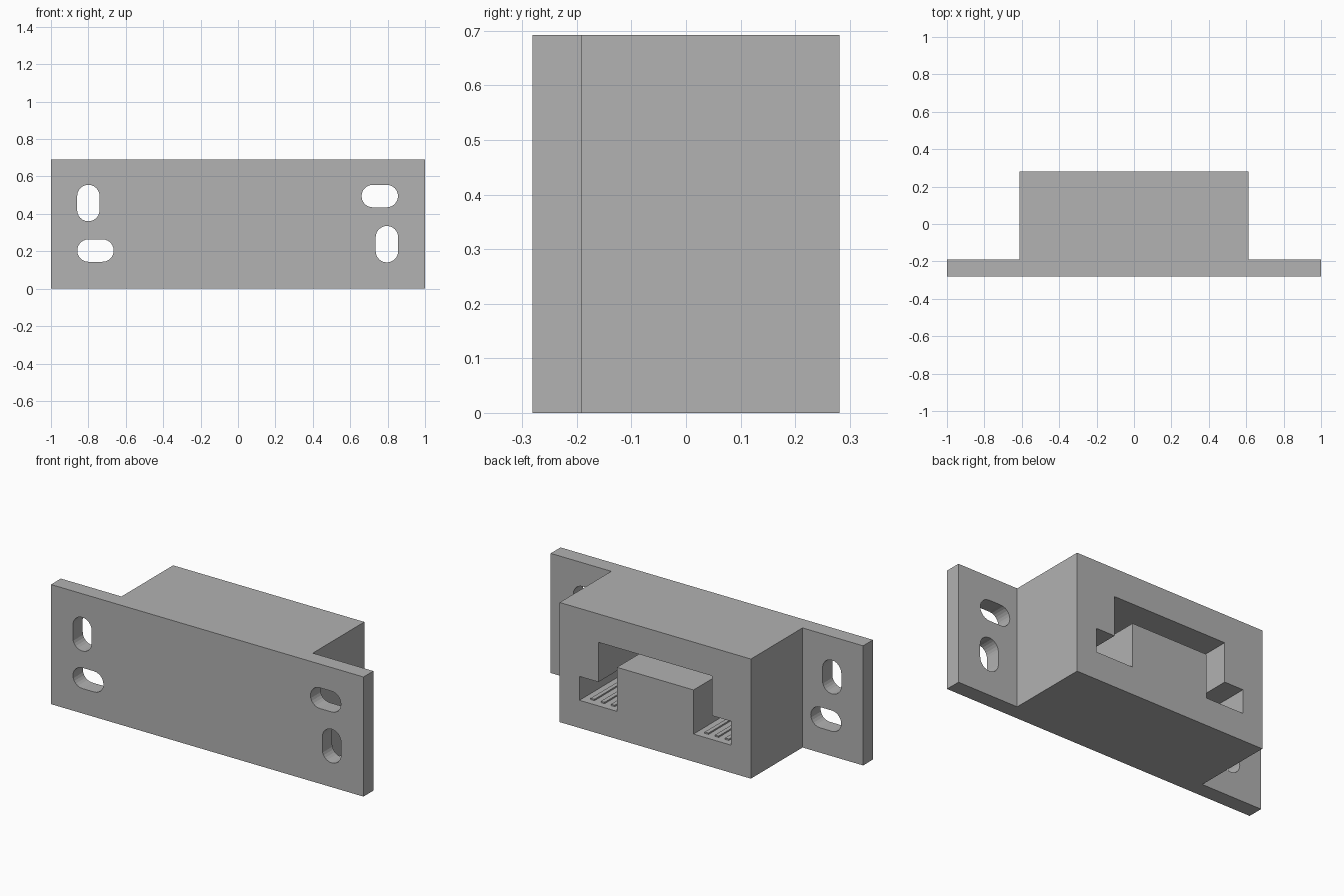
import bpy
import bmesh
import math

cube = bpy.data.objects.get("Cube")
if cube:
    bpy.data.objects.remove(cube, do_unlink=True)

HEIGHT = 0.692
FRONT, FLANGE_BACK, BACK = -0.281, -0.191, 0.281

grey = bpy.data.materials.new("plain grey")
grey.use_nodes = True
colour = (0.445, 0.445, 0.445, 1)
grey.diffuse_color = colour
grey.node_tree.nodes["Principled BSDF"].inputs["Base Color"].default_value = colour


def prism(name, points, offset):
    """Extrude a flat 3D outline along an offset."""
    bm = bmesh.new()
    face = bm.faces.new([bm.verts.new(p) for p in points])
    result = bmesh.ops.extrude_face_region(bm, geom=[face], use_keep_orig=True)
    moved = [v for v in result["geom"] if isinstance(v, bmesh.types.BMVert)]
    bmesh.ops.translate(bm, verts=moved, vec=offset)
    bmesh.ops.recalc_face_normals(bm, faces=bm.faces)
    mesh = bpy.data.meshes.new(name)
    bm.to_mesh(mesh)
    bm.free()
    mesh.materials.append(grey)
    obj = bpy.data.objects.new(name, mesh)
    bpy.context.collection.objects.link(obj)
    return obj


def along_y(name, outline, y0, y1):
    return prism(name, [(x, y0, z) for x, z in outline], (0, y1 - y0, 0))


def cut(body, cutter):
    """Subtract the cutter for good and discard it."""
    cutter.hide_render = True
    mod = body.modifiers.new(cutter.name, 'BOOLEAN')
    mod.operation = 'DIFFERENCE'
    mod.solver = 'EXACT'
    mod.object = cutter
    bpy.context.view_layer.objects.active = body
    bpy.ops.object.modifier_apply(modifier=mod.name)
    bpy.data.objects.remove(cutter, do_unlink=True)


def stadium(x, z, upright, radius=0.06, reach=0.0375, steps=12):
    """Slot outline with rounded ends."""
    points = []
    for side in (1, -1):
        for i in range(steps + 1):
            a = math.pi * (i / steps - 0.5)
            u = side * (reach + radius * math.cos(a))
            v = side * radius * math.sin(a)
            points.append((x - v, z + u) if upright else (x + u, z + v))
    return points


# Housing: flange plate and block as one T-shaped extrusion
half = [(1, FRONT), (1, FLANGE_BACK), (0.612, FLANGE_BACK), (0.612, BACK)]
outline = half + [(-x, y) for x, y in reversed(half)]
housing = prism("housing", [(x, y, 0) for x, y in outline], (0, 0, HEIGHT))

# Mounting slots through the flanges
for x, z, upright in ((-0.8, 0.458, True), (-0.762, 0.204, False),
                      (0.758, 0.495, False), (0.796, 0.238, True)):
    cut(housing, along_y("slot_cutter", stadium(x, z, upright), FRONT - 0.1, FLANGE_BACK + 0.1))

# Bridge-shaped pocket, open at the back
right = [(0.245, 0.415), (0.245, 0.16), (0.485, 0.16),
         (0.485, 0.298), (0.364, 0.298), (0.364, 0.528)]
pocket = right + [(-x, z) for x, z in reversed(right)]
cut(housing, along_y("pocket_cutter", pocket, FLANGE_BACK, BACK + 0.1))


def rib(name, x, z0, z1, end, width=0.012):
    box = [(x - width, z0), (x + width, z0), (x + width, z1), (x - width, z1)]
    along_y(name, box, FLANGE_BACK - 0.01, end)


# Thin ribs on the pocket floors and ceiling
for side in (-1, 1):
    for i in range(3):
        rib("floor_rib", side * (0.3 + 0.065 * i), 0.155, 0.168, 0.24)
for x in (-0.2, 0.06, 0.32):
    rib("ceiling_rib", x, 0.52, 0.533, 0.12)
